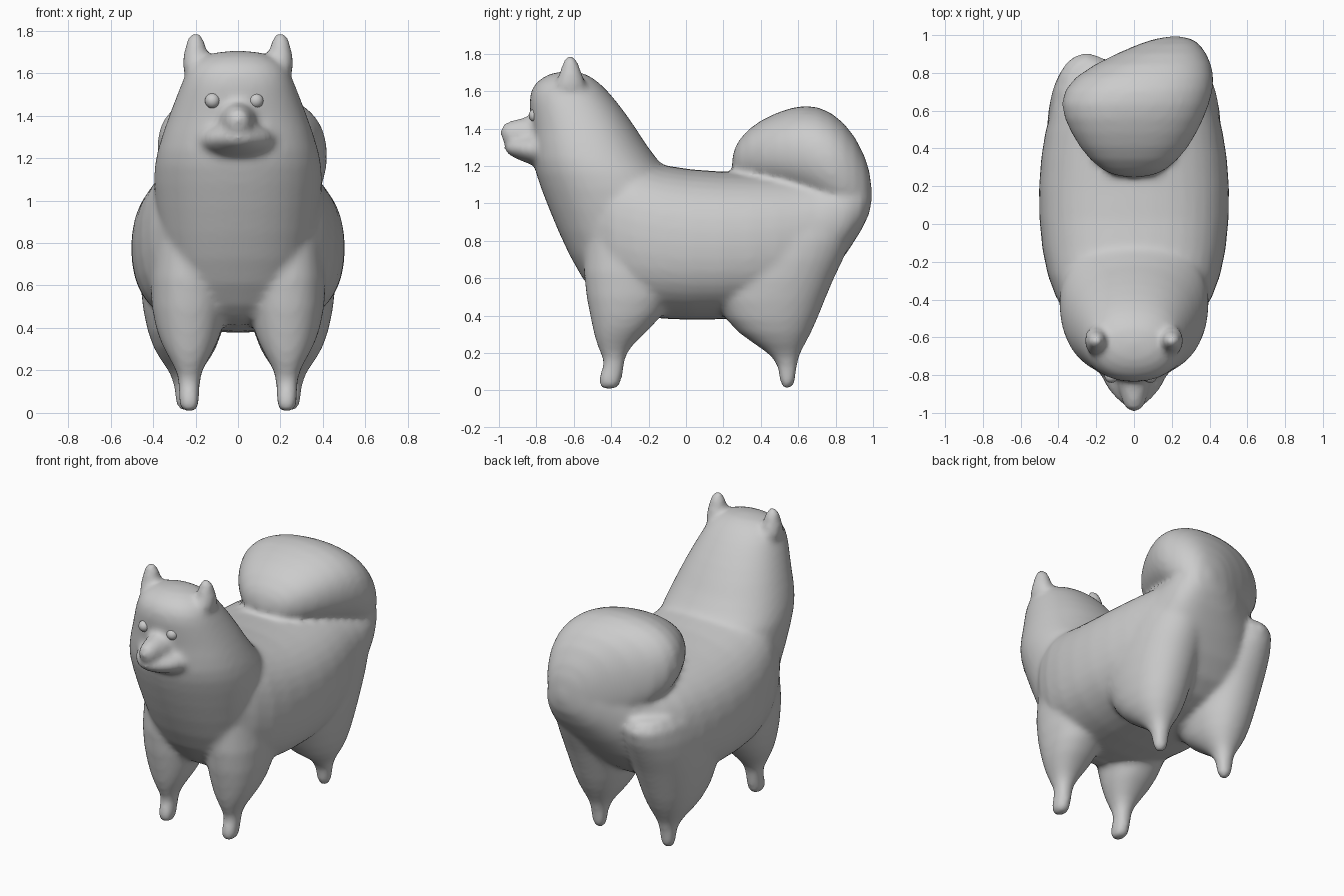
import bpy, bmesh, math
from mathutils import Vector

cube = bpy.data.objects.get("Cube")
if cube:
    bpy.data.objects.remove(cube)

fur = bpy.data.materials.new("grey fur")
fur.use_nodes = True
fur.diffuse_color = (0.6, 0.6, 0.6, 1)
fur.node_tree.nodes["Principled BSDF"].inputs["Base Color"].default_value = fur.diffuse_color


def rounded(value, power):
    return math.copysign(abs(value) ** (2 / power), value)


def loft(bm, sections, power=2.0, sides=20):
    """Closed skin through sections of (centre, half-axis a, half-axis b)."""
    rings = []
    for centre, a, b in sections:
        ring = []
        for i in range(sides):
            angle = math.tau * i / sides
            offset = a * rounded(math.cos(angle), power) + b * rounded(math.sin(angle), power)
            ring.append(bm.verts.new(centre + offset))
        rings.append(ring)
    faces = [bm.faces.new(rings[0]), bm.faces.new(rings[-1])]
    for low, high in zip(rings, rings[1:]):
        for i in range(sides):
            j = (i + 1) % sides
            faces.append(bm.faces.new((low[i], low[j], high[j], high[i])))
    bmesh.ops.recalc_face_normals(bm, faces=faces)


def lean(y):
    """The rump and tail root drift to the left side."""
    return max(0, y - .72) * .8


def along_y(rows):
    """Rows of y, half width, bottom, top."""
    return [(Vector((lean(y), y, (bottom + top) / 2)),
             Vector((width, 0, 0)),
             Vector((0, 0, (top - bottom) / 2)))
            for y, width, bottom, top in rows]


def along_z(rows, x=0):
    """Rows of z, half width, front, back, all centred on x."""
    return [(Vector((x, (front + back) / 2, z)),
             Vector((width, 0, 0)),
             Vector((0, (back - front) / 2, 0)))
            for z, width, front, back in rows]


def finish(name, bm):
    mesh = bpy.data.meshes.new(name)
    bm.to_mesh(mesh)
    bm.free()
    mesh.materials.append(fur)
    obj = bpy.data.objects.new(name, mesh)
    bpy.context.collection.objects.link(obj)
    for polygon in mesh.polygons:
        polygon.use_smooth = True
    return obj


coat = bmesh.new()

# Barrel of the body, chest to rump
barrel = [(-.6, .28, .7, 1.2), (-.4, .43, .42, 1.3), (-.15, .5, .37, 1.2), (.2, .52, .37, 1.17),
          (.5, .48, .4, 1.17), (.7, .42, .5, 1.16), (.88, .28, .76, 1.17), (1, .1, .95, 1.15)]
loft(coat, along_y(barrel), power=2.5)

# Chest, ruff, neck and skull
neck_and_head = [(.4, .2, -.4, -.2), (.6, .32, -.57, -.1), (.85, .38, -.69, 0),
                 (1.1, .41, -.79, 0), (1.23, .39, -.83, -.16), (1.4, .33, -.82, -.26),
                 (1.55, .27, -.85, -.37), (1.65, .23, -.82, -.46), (1.71, .1, -.7, -.56)]
loft(coat, along_z(neck_and_head), power=2.2)

# Nose bridge above a wider mouth
nose_bridge = [(-.74, .13, 1.24, 1.5), (-.9, .07, 1.27, 1.45), (-1, .05, 1.33, 1.43)]
mouth = [(-.74, .22, 1.17, 1.4), (-.87, .15, 1.22, 1.36), (-.98, .05, 1.27, 1.33)]
for part in (nose_bridge, mouth):
    loft(coat, along_y(part))

# Tail plume curled over the back
tail = [(.24, .1, 1.15, 1.28), (.33, .24, 1.1, 1.41), (.48, .34, 1.06, 1.49), (.64, .41, 1, 1.54),
        (.78, .39, .92, 1.5), (.91, .24, .87, 1.37), (1, .08, .93, 1.15)]
loft(coat, along_y(tail), power=2.3)

# Legs that widen into shoulders and hips, and ears
front_leg = [(0, .04, -.46, -.36), (.06, .05, -.48, -.34), (.14, .05, -.43, -.33),
             (.2, .06, -.46, -.32), (.28, .11, -.49, -.25), (.38, .16, -.51, -.13),
             (.6, .2, -.56, 0), (1, .16, -.55, 0)]
hind_leg = [(0, .04, .5, .58), (.1, .05, .5, .59), (.18, .06, .47, .6), (.25, .12, .36, .64),
            (.36, .18, .2, .7), (.6, .22, .1, .79), (.8, .21, .2, .9), (1, .16, .3, .95)]
ear = [(1.57, .07, -.74, -.5), (1.7, .06, -.67, -.56), (1.8, .03, -.65, -.59)]
for side in (-1, 1):
    loft(coat, along_z(front_leg, side * .23), power=2.2)
    loft(coat, along_z(hind_leg, side * .25), power=2.2)
    loft(coat, along_z(ear, side * .2))

# Fuse all parts into one soft coat
body = finish("dog_body", coat)
body.modifiers.new("Round", "SUBSURF").levels = 1
fuse = body.modifiers.new("Fuse", "REMESH")
fuse.mode = "VOXEL"
fuse.voxel_size = .018
fuse.use_smooth_shade = True
soft = body.modifiers.new("Soften", "SMOOTH")
soft.factor = .5
soft.iterations = 8

# Eyes
for name, x in (("right_eye", -.12), ("left_eye", .085)):
    ball = bmesh.new()
    bmesh.ops.create_uvsphere(ball, u_segments=16, v_segments=10, radius=.036)
    eye = finish(name, ball)
    eye.location = (x, -.805, 1.47)
